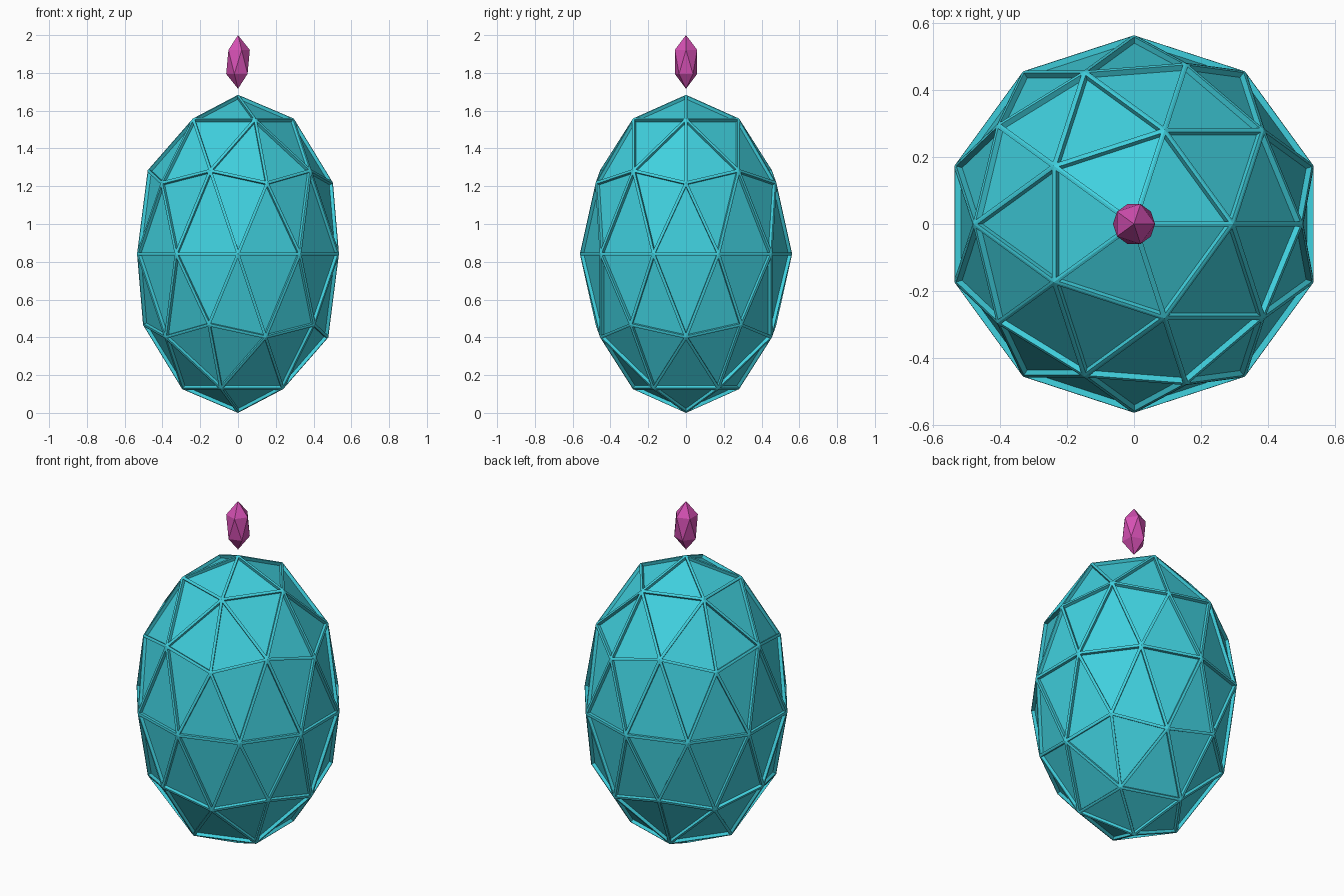
import bpy, bmesh
from mathutils import Matrix

if "Cube" in bpy.data.objects:
    bpy.data.objects.remove(bpy.data.objects["Cube"])


def material(name, rgb):
    m = bpy.data.materials.new(name)
    m.diffuse_color = (*rgb, 1.0)
    m.use_nodes = True
    m.node_tree.nodes["Principled BSDF"].inputs["Base Color"].default_value = m.diffuse_color
    return m


def faceted_ball(name, subdivisions, radius, half_height, z, mat, rim=0.0, depth=0.0):
    """Flat-faced stretched icosphere, optionally with a sunken panel in every face."""
    bm = bmesh.new()
    bmesh.ops.create_icosphere(bm, subdivisions=subdivisions, radius=1.0)
    bmesh.ops.transform(bm, matrix=Matrix.Diagonal((radius, radius, half_height, 1.0)), verts=bm.verts)
    if rim:
        panels = list(bm.faces)
        # flat rim, then a steep wall down to the panel
        bmesh.ops.inset_individual(bm, faces=panels, thickness=rim, depth=0.0, use_even_offset=True)
        bmesh.ops.inset_individual(bm, faces=panels, thickness=0.001, depth=-depth, use_even_offset=True)
    mesh = bpy.data.meshes.new(name)
    bm.to_mesh(mesh)
    bm.free()
    mesh.materials.append(mat)
    obj = bpy.data.objects.new(name, mesh)
    obj.location.z = z
    bpy.context.collection.objects.link(obj)
    return obj


teal = material("turquoise", (0.051, 0.63, 0.73))
pink = material("magenta", (0.66, 0.08, 0.45))

# Panelled egg-shaped shell
faceted_ball("egg_shell", 2, 0.562, 0.842, 0.842, teal, rim=0.008, depth=0.018)

# Small crystal floating above the shell
faceted_ball("floating_crystal", 1, 0.07, 0.142, 1.858, pink)
